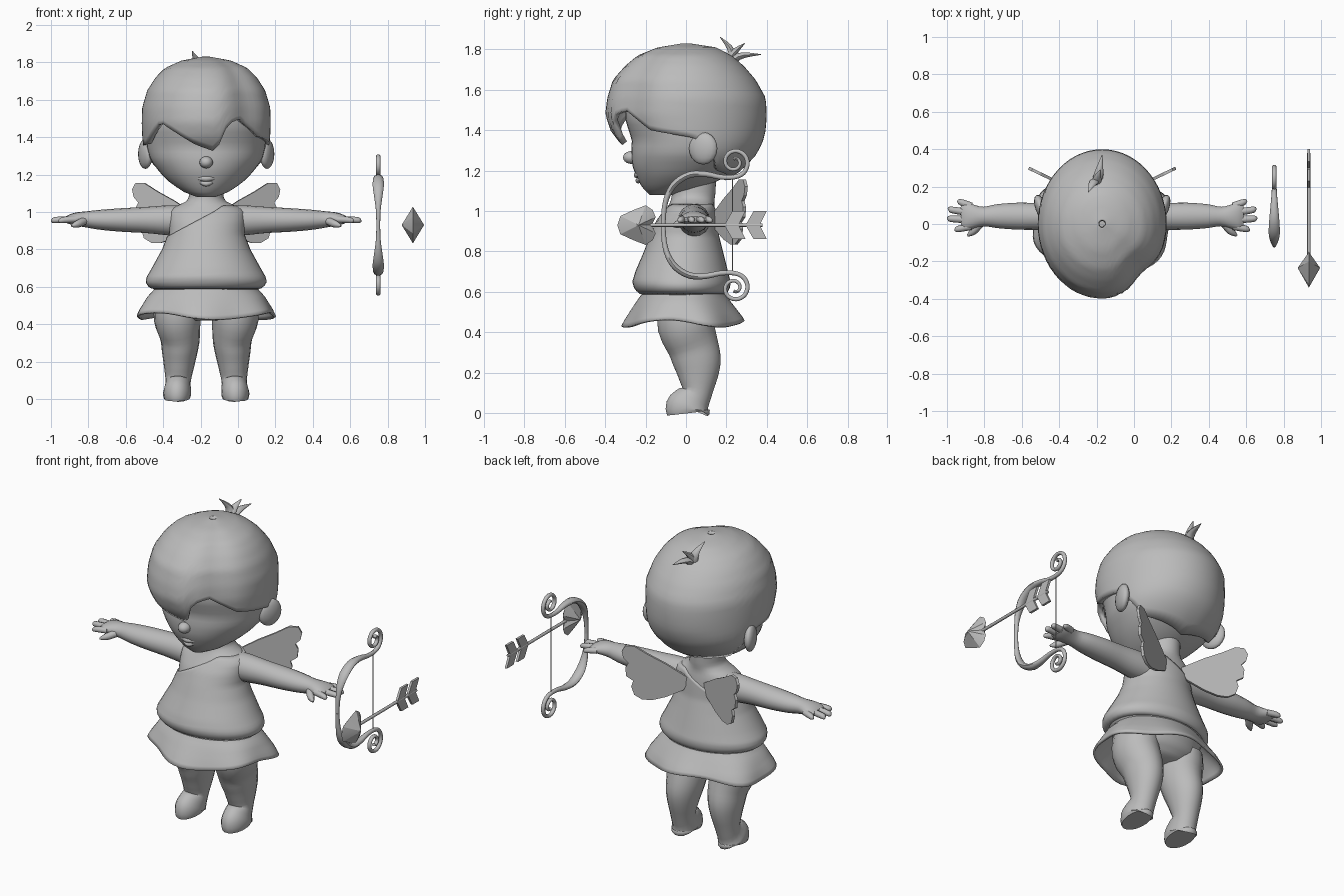
import bpy, bmesh, math
from mathutils import Vector

if "Cube" in bpy.data.objects:
    bpy.data.objects.remove(bpy.data.objects["Cube"])

CX = -0.17  # mid-plane of the figure
grey = bpy.data.materials.new("stone_grey")
grey.diffuse_color = (0.5, 0.5, 0.5, 1)
grey.use_nodes = True
grey.node_tree.nodes["Principled BSDF"].inputs["Base Color"].default_value = grey.diffuse_color


def make(name, bm, smooth=50, solid=0):
    bmesh.ops.recalc_face_normals(bm, faces=bm.faces)
    me = bpy.data.meshes.new(name)
    bm.to_mesh(me)
    bm.free()
    me.materials.append(grey)
    ob = bpy.data.objects.new(name, me)
    bpy.context.collection.objects.link(ob)
    if solid:
        m = ob.modifiers.new("thickness", 'SOLIDIFY')
        m.thickness, m.offset = solid, -1
    if smooth:
        bpy.ops.object.select_all(action='DESELECT')
        ob.select_set(True)
        bpy.context.view_layer.objects.active = ob
        bpy.ops.object.shade_smooth_by_angle(angle=math.radians(smooth))
    return ob


def skin(bm, rings, cap=True):
    """Bridge rows of points into a closed-around surface."""
    rows = [[bm.verts.new(p) for p in r] for r in rings]
    n = len(rows[0])
    for a, b in zip(rows, rows[1:]):
        for i in range(n):
            bm.faces.new((a[i], a[(i + 1) % n], b[(i + 1) % n], b[i]))
    if cap:
        bm.faces.new(rows[0])
        bm.faces.new(rows[-1])


def lerp_table(tab, x):
    if x <= tab[0][0]:
        return tab[0][1:]
    for a, b in zip(tab, tab[1:]):
        if x <= b[0]:
            t = (x - a[0]) / (b[0] - a[0])
            return tuple(p + (q - p) * t for p, q in zip(a[1:], b[1:]))
    return tab[-1][1:]


def shell(name, prof, lo, hi, n=40, m=24, scale=lambda a, z: 1, ease=False, cap=True, solid=0, grow=0):
    """Upright form: prof rows are (z, half width, front y, back y); a is the angle from the front."""
    rings = []
    for j in range(m + 1):
        t = math.sin(j / m * math.pi / 2) if ease else j / m
        ring = []
        for i in range(n):
            a = -180 + 360 * i / n
            z = lo(a) + (hi(a) - lo(a)) * t
            rx, yf, yb = lerp_table(prof, z)
            k, r = scale(a, z), math.radians(a)
            ring.append((CX + (rx + grow) * k * math.sin(r),
                         (yf + yb) / 2 - ((yb - yf) / 2 + grow) * k * math.cos(r), z))
        rings.append(ring)
    bm = bmesh.new()
    skin(bm, rings, cap)
    return make(name, bm, solid=solid)


def tube(name, pts, side, n=14, sub=4):
    """Smooth tube through (x, y, z, radius along side, other radius)."""
    P = [Vector(p) for p in pts]
    path = []
    for i in range(len(P) - 1):
        a, b, c, d = P[max(i - 1, 0)], P[i], P[i + 1], P[min(i + 2, len(P) - 1)]
        for s in range(sub):
            t = s / sub
            path.append(b + (c - a) * (t / 2) + (a * 2 - b * 5 + c * 4 - d) * (t * t / 2)
                        + (b * 3 - a - c * 3 + d) * (t ** 3 / 2))
    path.append(P[-1])
    side = Vector(side)
    rings = []
    for i, p in enumerate(path):
        tan = Vector((path[min(i + 1, len(path) - 1)] - path[max(i - 1, 0)])[:3]).normalized()
        u = (side - tan * side.dot(tan)).normalized()
        v = tan.cross(u)
        rings.append([Vector(p[:3]) + u * p[3] * math.cos(k * math.tau / n) + v * p[4] * math.sin(k * math.tau / n)
                      for k in range(n)])
    bm = bmesh.new()
    skin(bm, rings)
    return make(name, bm)


def ball(name, loc, rad, tilt=0):
    bm = bmesh.new()
    bmesh.ops.create_uvsphere(bm, u_segments=16, v_segments=10, radius=1)
    for v in bm.verts:
        v.co = Vector((v.co.x * rad[0], v.co.y * rad[1], v.co.z * rad[2]))
    ob = make(name, bm)
    ob.location, ob.rotation_euler = loc, (0, 0, tilt)


def plate(name, pts, thick):
    bm = bmesh.new()
    f = bm.faces.new([bm.verts.new(p) for p in pts])
    f.normal_update()
    off = f.normal * thick
    for v in bm.verts:
        v.co -= off / 2
    new = bmesh.ops.extrude_face_region(bm, geom=[f])["geom"]
    bmesh.ops.translate(bm, vec=off, verts=[g for g in new if isinstance(g, bmesh.types.BMVert)])
    bm.faces.ensure_lookup_table()
    return make(name, bm, 30)


# Head and face
HEAD = [(1.08, .05, -.18, -.06), (1.095, .10, -.2, .02), (1.13, .155, -.225, .12), (1.17, .21, -.245, .2),
        (1.22, .255, -.265, .28), (1.28, .3, -.272, .33), (1.35, .318, -.268, .35), (1.45, .325, -.3, .36),
        (1.6, .3, -.3, .34), (1.72, .18, -.18, .2)]
shell("head", HEAD, lambda a: 1.08, lambda a: 1.72)
ball("nose", (CX, -.27, 1.265), (.036, .042, .032))
tube("upper_lip", [(CX - .07, -.225, 1.185, .004, .004), (CX, -.245, 1.178, .014, .016),
                   (CX + .07, -.225, 1.185, .004, .004)], (0, 1, 0), 8)
tube("lower_lip", [(CX - .05, -.22, 1.168, .004, .004), (CX, -.237, 1.15, .014, .014),
                   (CX + .05, -.22, 1.168, .004, .004)], (0, 1, 0), 8)

# Hair cap with swept fringe and a parting dent on one side
HAIR = [(1.14, .2, -.18, .18), (1.2, .27, -.22, .275), (1.28, .32, -.28, .35), (1.34, .335, -.33, .38),
        (1.4, .342, -.375, .395), (1.48, .345, -.4, .4), (1.56, .342, -.39, .395), (1.65, .315, -.362, .345),
        (1.72, .27, -.3, .285), (1.77, .22, -.24, .225), (1.81, .13, -.14, .15), (1.83, .02, -.02, .02)]
EDGE = [(-180, 1.15), (-120, 1.2), (-95, 1.36), (-70, 1.36), (-45, 1.48), (-30, 1.43), (-10, 1.36), (9, 1.32),
        (20, 1.47), (35, 1.5), (60, 1.4), (95, 1.36), (120, 1.2), (180, 1.15)]
shell("hair", HAIR, lambda a: lerp_table(EDGE, a)[0], lambda a: 1.83, n=60, m=26, ease=True, cap=False, solid=.03,
      scale=lambda a, z: 1 - .1 * math.exp(-((a - 42) / 18) ** 2))
for i, (mid, tip) in enumerate([((-.215, .225, 1.79), (-.245, .17, 1.86)), ((-.19, .26, 1.765), (-.17, .37, 1.775)),
                                ((-.2, .235, 1.78), (-.18, .29, 1.83))]):
    tube(f"hair_tuft_{i}", [(-.205, .2, 1.7, .025, .025), (*mid, .026, .018), (*tip, .002, .002)], (1, 0, 0), 8)

# Neck, torso and hips
BODY = [(.42, .15, -.1, .1), (.47, .25, -.15, .15), (.58, .27, -.21, .185), (.6, .3, -.235, .2), (.62, .315, -.25, .21),
        (.65, .312, -.258, .213), (.7, .283, -.243, .2), (.8, .228, -.2, .175), (.88, .197, -.17, .155),
        (.95, .2, -.14, .15), (1.0, .2, -.105, .145), (1.03, .17, -.085, .14), (1.05, .11, -.075, .14),
        (1.08, .092, -.07, .145), (1.17, .09, -.07, .15)]
shell("torso", BODY, lambda a: .42, lambda a: 1.17, m=40)


# Draped tunic over one shoulder, with a hemmed slanting edge
def neckline(a):
    return min(1.035, max(.86, .98 + .55 * .2 * math.sin(math.radians(a))))


shell("tunic", BODY, lambda a: .59, neckline, m=26, cap=False, grow=.008, solid=.02)
# Flared skirt with soft folds
SKIRT = [(.42, .385, -.315, .3), (.48, .36, -.285, .27), (.55, .315, -.245, .22), (.6, .265, -.21, .185)]
shell("skirt", SKIRT, lambda a: .445 + .018 * math.cos(math.radians(3 * a + 150)), lambda a: .605, n=64, m=8, cap=False,
      solid=.012, scale=lambda a, z: 1 + .045 * math.cos(math.radians(6 * a + 40)) * (.6 - z) / .17)

# Mirrored parts
LEG = [(.52, .155, 0, .12, .14), (.43, .155, 0, .125, .142), (.33, .14, .035, .107, .128), (.25, .142, .055, .095, .12),
       (.17, .146, .06, .08, .097), (.1, .15, .055, .068, .075), (.06, .152, .03, .07, .095),
       (.025, .156, .01, .075, .112), (0, .156, .01, .068, .105)]
ARM = [(.1, .04, .95, .08, .08), (.2, .04, .955, .078, .08), (.32, .04, .957, .072, .07), (.45, .042, .957, .072, .063),
       (.56, .042, .958, .064, .054), (.635, .04, .96, .052, .044), (.69, .04, .962, .064, .036),
       (.73, .042, .96, .074, .026), (.755, .042, .958, .06, .014)]
FINGERS = [(.095, .12, .775), (.06, .08, .825), (.022, .03, .83), (-.012, -.03, .79)]
WING = [(.05, .98), (.17, 1.06), (.26, 1.11), (.33, 1.155), (.375, 1.155), (.393, 1.12), (.385, 1.08), (.36, 1.05),
        (.375, 1.02), (.37, .97), (.335, .945), (.345, .91), (.33, .86), (.29, .835), (.24, .835), (.17, .86), (.08, .91)]
for s, tag in ((-1, "right"), (1, "left")):
    tube(f"{tag}_leg", [(CX + s * d, y, z, rx, ry) for z, d, y, rx, ry in LEG], (1, 0, 0), 18, 3)
    tube(f"{tag}_arm", [(CX + s * d, y, z, ry, rz) for d, y, z, ry, rz in ARM], (0, 1, 0), 16, 3)
    for i, (y0, y1, d) in enumerate(FINGERS):
        tube(f"{tag}_finger_{i}", [(CX + s * .7, y0, .96, .02, .018), (CX + s * (d - .03), y1 * .7 + y0 * .3, .957, .018, .017),
                                   (CX + s * (d - .008), y1, .952, .013, .012), (CX + s * d, y1, .95, .003, .003)],
             (0, 1, 0), 8, 3)
    tube(f"{tag}_thumb", [(CX + s * .655, .0, .95, .022, .022), (CX + s * .69, -.04, .935, .02, .02),
                          (CX + s * .72, -.062, .925, .006, .006)], (0, 0, 1), 8, 3)
    ball(f"{tag}_ear", (CX + s * .325, .085, 1.31), (.032, .075, .08), s * -.35)
    plate(f"{tag}_wing", [(CX + s * d, .11 + .48 * d, z) for d, z in WING], .016)

# Bow: two mirrored limbs that curl into spirals, and a string
BX, MZ = .75, .93
limb = [(-.113, 0, .01, .012), (-.108, .08, .013, .013), (-.09, .15, .022, .015), (-.05, .21, .03, .017),
        (.02, .25, .027, .017), (.1, .252, .02, .015), (.17, .238, .014, .013)]
for i in range(15):
    a, r = math.radians(-90 + 40 * i), .074 - .0042 * i
    limb.append((.24 + r * math.cos(a), .312 + r * math.sin(a), .012, .012 - .0003 * i))
for s, tag in ((1, "upper"), (-1, "lower")):
    tube(f"{tag}_bow_limb", [(BX, y, MZ + s * z, rx, r) for y, z, rx, r in limb], (1, 0, 0), 10, 3)
tube("bow_string", [(BX, .23, MZ + z, .003, .003) for z in (-.25, .25)], (1, 0, 0), 6, 1)

# Arrow: shaft, faceted heart point and swept flights
AX = .935
tube("arrow_shaft", [(AX, y, MZ, .009, .009) for y in (-.2, .38)], (1, 0, 0), 8, 1)
half = [(-.325, .045), (-.26, .075), (-.2, .098), (-.165, .075), (-.15, .04)]
outline = [(-.34, 0)] + half + [(-.17, 0)] + [(y, -z) for y, z in reversed(half)]
bm = bmesh.new()
rim = [bm.verts.new((AX, y, MZ + z)) for y, z in outline]
for s in (-1, 1):
    peak = bm.verts.new((AX + s * .06, -.235, MZ))
    for i, v in enumerate(rim):
        bm.faces.new((v, rim[(i + 1) % len(rim)], peak))
make("arrow_heart", bm, 25)
for i, y in enumerate((.19, .295)):
    for s in (-1, 1):
        plate(f"arrow_flight_{i}_{'lower' if s < 0 else 'upper'}",
              [(AX, y + dy, MZ + s * dz) for dy, dz in ((0, 0), (.04, .07), (.105, .07), (.07, 0))], .014)
